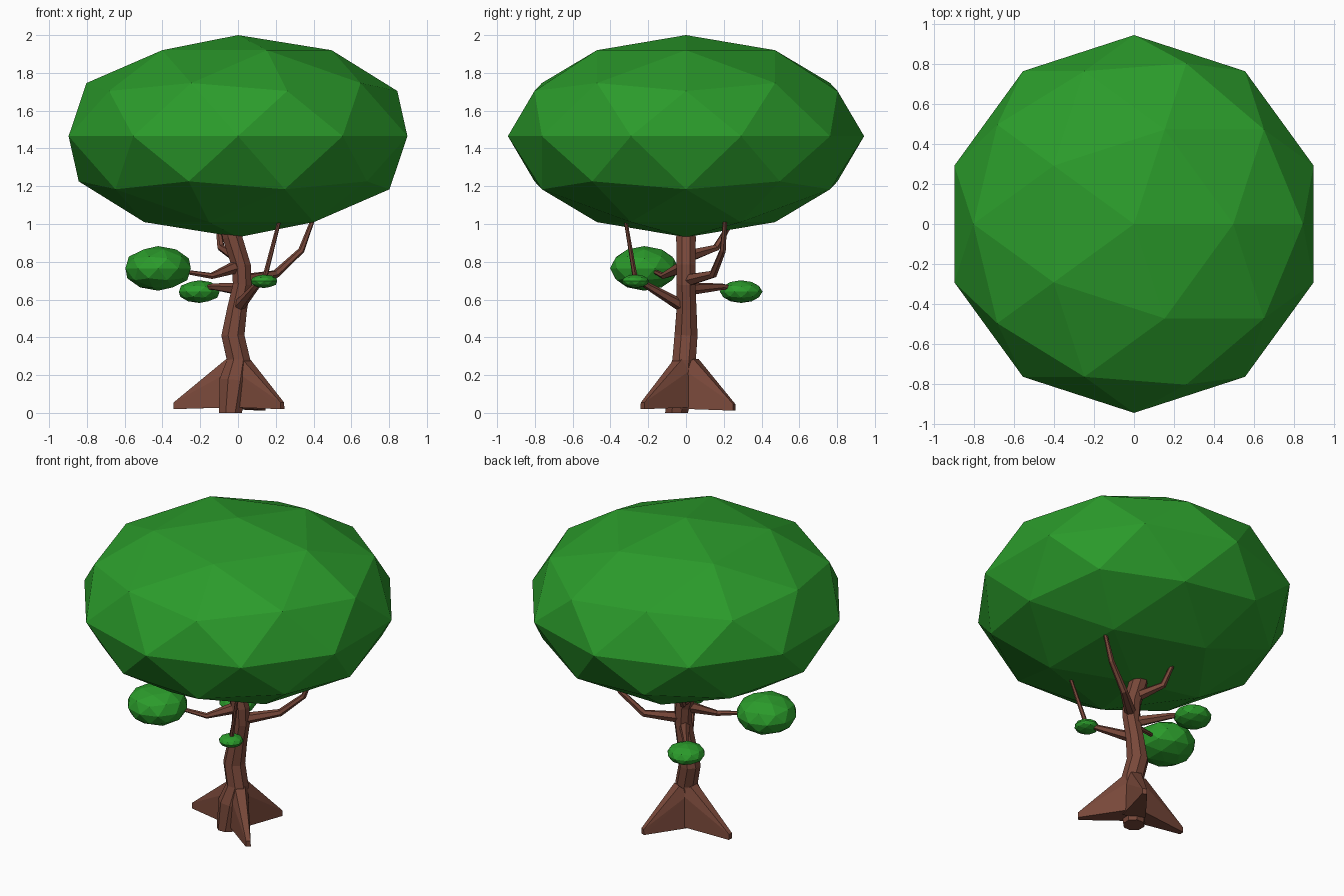
import bpy, bmesh, math
from mathutils import Vector

if "Cube" in bpy.data.objects:
    bpy.data.objects.remove(bpy.data.objects["Cube"])


def material(name, color):
    m = bpy.data.materials.new(name)
    m.diffuse_color = (*color, 1)
    m.use_nodes = True
    m.node_tree.nodes["Principled BSDF"].inputs["Base Color"].default_value = m.diffuse_color
    return m


BARK = material("bark", (0.19, 0.065, 0.042))
LEAF = material("leaf", (0.024, 0.33, 0.024))


def finish(name, bm, mat):
    bmesh.ops.recalc_face_normals(bm, faces=bm.faces)
    me = bpy.data.meshes.new(name)
    bm.to_mesh(me)
    bm.free()
    me.materials.append(mat)
    ob = bpy.data.objects.new(name, me)
    bpy.context.collection.objects.link(ob)
    return ob


def tube(name, path, sides, level_ends=False):
    """Faceted tapering tube through (x, y, z, radius) points."""
    bm = bmesh.new()
    pts = [Vector(p[:3]) for p in path]
    rings = []
    for i, p in enumerate(pts):
        t = (pts[min(i + 1, len(pts) - 1)] - pts[max(i - 1, 0)]).normalized()
        if level_ends:
            t = Vector((t.x * 0.5, t.y * 0.5, t.z)).normalized()
            if i == 0:
                t = Vector((0, 0, 1))
        ref = Vector((1, 0, 0)) if level_ends else Vector((0.3, -0.9, 0.3))
        u = (ref - t * ref.dot(t)).normalized()
        v = t.cross(u)
        ring = []
        for k in range(sides):
            a = 2 * math.pi * (k + 0.5) / sides
            ring.append(bm.verts.new(p + path[i][3] * (u * math.cos(a) + v * math.sin(a))))
        rings.append(ring)
    for a, b in zip(rings, rings[1:]):
        for k in range(sides):
            n = (k + 1) % sides
            bm.faces.new((a[k], a[n], b[n], b[k]))
    bm.faces.new(rings[0][::-1])
    bm.faces.new(rings[-1])
    return finish(name, bm, BARK)


def root(name, x, y, z):
    """Wedge-shaped buttress root reaching to (x, y)."""
    d = Vector((x, y, 0))
    length = d.length
    d.normalize()
    side = Vector((-d.y, d.x, 0))
    bm = bmesh.new()
    for r, w, h in ((0, 0.07, z + 0.01), (0, 0.06, 0.24), (0.06, 0.03, 0.285),
                    (0.12, 0.035, 0.18), (length, 0.015, z), (length, 0.013, z + 0.035)):
        for s in (-1, 1):
            bm.verts.new(d * r + side * w * s + Vector((0, 0, h)))
    bmesh.ops.convex_hull(bm, input=bm.verts)
    return finish(name, bm, BARK)


def foliage(name, loc, r, h):
    bm = bmesh.new()
    bmesh.ops.create_icosphere(bm, subdivisions=2, radius=1)
    for v in bm.verts:
        v.co = Vector((v.co.x * r, v.co.y * r, v.co.z * h)) + Vector(loc)
    return finish(name, bm, LEAF)


# Foliage masses
foliage("canopy", (0, 0, 1.465), 0.943, 0.535)
foliage("left_foliage", (-0.423, -0.22, 0.765), 0.182, 0.118)
foliage("back_foliage", (-0.205, 0.292, 0.642), 0.113, 0.06)
foliage("front_foliage", (0.138, -0.268, 0.697), 0.073, 0.036)

# Winding trunk
tube("trunk", [(-0.04, -0.05, 0, 0.065), (-0.02, -0.025, 0.17, 0.085),
               (0.003, -0.01, 0.28, 0.067), (-0.027, 0, 0.41, 0.066),
               (-0.005, 0.003, 0.55, 0.057), (0.022, 0, 0.68, 0.053),
               (0.017, 0, 0.78, 0.055), (-0.03, 0, 0.93, 0.056),
               (-0.05, 0, 1.03, 0.05)], 8, True)

# Roots
root("left_root", -0.34, 0.03, 0.02)
root("front_root", 0.235, -0.23, 0.02)
root("back_root", 0.132, 0.255, 0.012)

# Branches
tube("left_branch", [(0.01, 0, 0.78, 0.038), (-0.14, -0.12, 0.725, 0.017),
                     (-0.33, -0.18, 0.755, 0.01)], 6)
tube("upper_branch", [(0.0, 0, 0.825, 0.036), (-0.09, 0.16, 0.875, 0.02),
                      (-0.115, 0.27, 1.06, 0.01)], 6)
tube("right_branch", [(0.02, 0, 0.7, 0.036), (0.2, 0.145, 0.735, 0.022),
                      (0.335, 0.195, 0.86, 0.017), (0.41, 0.21, 1.06, 0.01)], 6)
tube("back_branch", [(0.01, 0, 0.655, 0.035), (-0.13, 0.19, 0.668, 0.018),
                     (-0.2, 0.28, 0.655, 0.01)], 6)
tube("front_branch", [(0.0, -0.01, 0.56, 0.034), (0.09, -0.19, 0.665, 0.02),
                      (0.135, -0.265, 0.71, 0.014)], 6)
tube("front_twig", [(0.135, -0.265, 0.69, 0.014), (0.235, -0.33, 1.08, 0.009)], 6)
